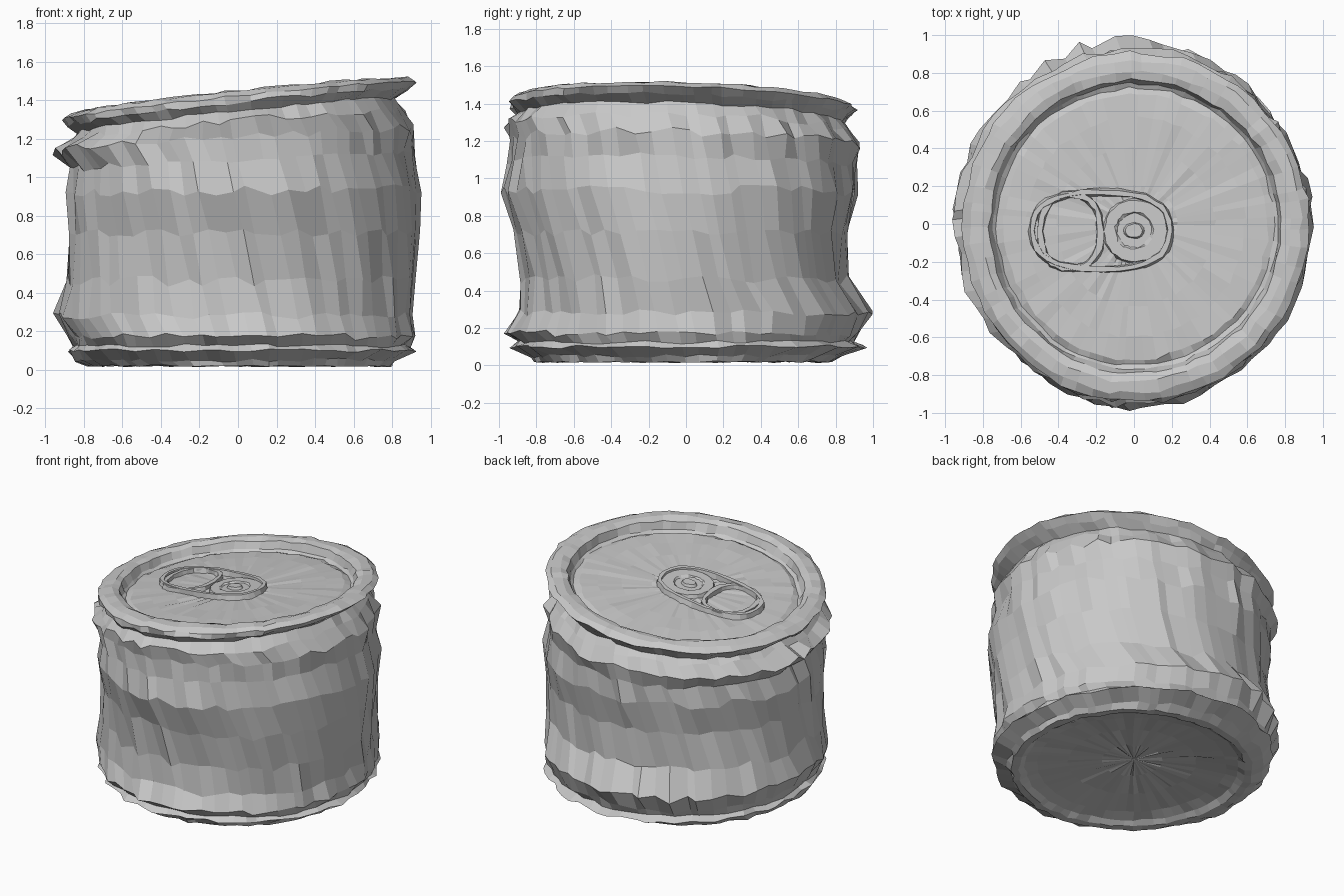
import bpy, bmesh, math, random

random.seed(7)
if "Cube" in bpy.data.objects:
    bpy.data.objects.remove(bpy.data.objects["Cube"], do_unlink=True)

metal = bpy.data.materials.new("dull aluminium")
metal.use_nodes = True
GREY = (0.58, 0.58, 0.58, 1)
metal.diffuse_color = GREY
metal.node_tree.nodes["Principled BSDF"].inputs["Base Color"].default_value = GREY

SEG = 64
LEAN_X, LEAN_Y = 0.105, -0.03
TWIST = -0.25
column_noise = [random.uniform(-1, 1) for _ in range(SEG)]
column_turn = [random.uniform(-0.3, 0.3) for _ in range(SEG)]


def ring(z, left, right, front, back, tilt=0.0, rough=0.02, lift=0.01):
    """Crumpled ring with its own reach in four directions; tilt 1 is the lid plane."""
    points = []
    for i in range(SEG):
        a = (i + column_turn[i]) * math.tau / SEG + TWIST * z
        c, s = math.cos(a), math.sin(a)
        r = 1 + rough * (0.5 * column_noise[i] + random.uniform(-0.9, 0.9))
        x = r * c * (right if c > 0 else left)
        y = r * s * (back if s > 0 else front)
        h = z + tilt * (LEAN_X * x + LEAN_Y * y) + random.uniform(-lift, lift)
        points.append((x, y, max(h, 0.0)))
    return points


def flat_ring(z, r, tilt, rough=0.012, lift=0.006):
    """Nearly round ring, for the lid and the base."""
    return ring(z, r - 0.01, r + 0.01, r + 0.015, r - 0.015, tilt, rough, lift)


def loft(name, rings, start=None, end=None, closed=False):
    """Skin a run of rings, optionally closing each end on a point."""
    bm = bmesh.new()
    loops = [[bm.verts.new(p) for p in points] for points in rings]
    n = len(loops[0])
    pairs = list(zip(loops, loops[1:]))
    if closed:
        pairs.append((loops[-1], loops[0]))
    for low, high in pairs:
        for i in range(n):
            j = (i + 1) % n
            bm.faces.new((low[i], low[j], high[j], high[i]))
    for tip, loop, flip in ((start, loops[0], True), (end, loops[-1], False)):
        if tip:
            v = bm.verts.new(tip)
            for i in range(n):
                j = (i + 1) % n
                bm.faces.new((loop[j], loop[i], v) if flip else (loop[i], loop[j], v))
    mesh = bpy.data.meshes.new(name)
    bm.to_mesh(mesh)
    bm.free()
    mesh.materials.append(metal)
    obj = bpy.data.objects.new(name, mesh)
    bpy.context.collection.objects.link(obj)
    return obj


# Domed underside and its standing ridge
base = [flat_ring(z, r, 0) for z, r in
        ((0.09, 0.2), (0.08, 0.42), (0.06, 0.62), (0.045, 0.70), (0.02, 0.74), (0.02, 0.79))]
base += [ring(0.05, 0.85, 0.82, 0.82, 0.84), ring(0.10, 0.89, 0.92, 0.93, 0.95)]

# Crushed wall, from the lower collar to the neck
wall = [base[-1]] + [ring(*row) for row in (
    (0.125, 0.86, 0.89, 0.90, 0.90, 0, 0.015, 0.01),
    (0.17, 0.88, 0.92, 0.96, 0.92, 0, 0.02, 0.02),
    (0.28, 0.95, 0.90, 0.89, 0.98, 0, 0.025, 0.02),
    (0.46, 0.91, 0.92, 0.88, 0.86, 0, 0.02, 0.03),
    (0.71, 0.88, 0.94, 0.91, 0.86, 0, 0.02, 0.02),
    (0.93, 0.89, 0.95, 0.97, 0.91, 0.1, 0.02, 0.03),
    (1.08, 0.86, 0.91, 0.95, 0.90, 0.45, 0.02, 0.02),
    (1.19, 0.95, 0.92, 0.93, 0.92, 0.6, 0.025, 0.025),
    (1.27, 0.86, 0.86, 0.96, 0.88, 0.8, 0.02, 0.02),
    (1.32, 0.83, 0.82, 0.90, 0.84, 1, 0.015, 0.01))]

# Rolled rim and the drop into the lid
rim = [wall[-1]] + [ring(1.36, 0.88, 0.89, 0.94, 0.87, 1)]
rim += [flat_ring(z, r, 1) for z, r in (
    (1.395, 0.92), (1.42, 0.88), (1.425, 0.82), (1.41, 0.775), (1.36, 0.755), (1.345, 0.735))]

# Wrinkled lid panel
lid = [rim[-1]] + [flat_ring(z, r, 1, 0.015, 0.005) for z, r in (
    (1.36, 0.70), (1.365, 0.58), (1.365, 0.42), (1.365, 0.22))]

loft("can_base", base, start=(0, 0, 0.095))
loft("can_wall", wall)
loft("top_rim", rim)
loft("lid_panel", lid, end=(0, 0, 1.365))


def oval(cx, cy, rx, ry, h, power=1.0, n=32, wobble=0.006):
    """Oval loop resting on the leaning lid; a power below 1 makes it boxier."""
    points = []
    for i in range(n):
        c, s = math.cos(math.tau * i / n), math.sin(math.tau * i / n)
        x = cx + rx * math.copysign(abs(c) ** power, c) + random.uniform(-wobble, wobble)
        y = cy + ry * math.copysign(abs(s) ** power, s) + random.uniform(-wobble, wobble)
        points.append((x, y, 1.37 + h + LEAN_X * x + LEAN_Y * y))
    return points


def band(name, cx, cy, rx, ry, width, height, power=1.0):
    """Closed raised band around an oval."""
    loft(name, [oval(cx, cy, rx, ry, -0.01, power),
                oval(cx, cy, rx - 0.008, ry - 0.008, height, power),
                oval(cx, cy, rx - width, ry - width, height, power),
                oval(cx, cy, rx - width - 0.005, ry - width - 0.005, -0.01, power)], closed=True)


# Pull tab: outer band, finger loop, nose plate and rivet
band("tab_edge", -0.175, -0.035, 0.385, 0.225, 0.035, 0.03, 0.8)
band("tab_finger_loop", -0.335, -0.04, 0.18, 0.215, 0.035, 0.025, 0.85)
loft("tab_nose", [oval(0.01, -0.035, 0.175, 0.17, -0.01, 0.9),
                  oval(0.01, -0.035, 0.165, 0.16, 0.018, 0.9),
                  oval(0.0, -0.035, 0.10, 0.10, 0.018),
                  oval(0.0, -0.035, 0.09, 0.09, 0.008)],
     end=(0, -0.035, 1.378))
loft("tab_rivet", [oval(0, -0.035, 0.06, 0.045, 0, n=16, wobble=0.003),
                   oval(0, -0.035, 0.045, 0.035, 0.025, n=16, wobble=0.003)],
     end=(0, -0.035, 1.395))
